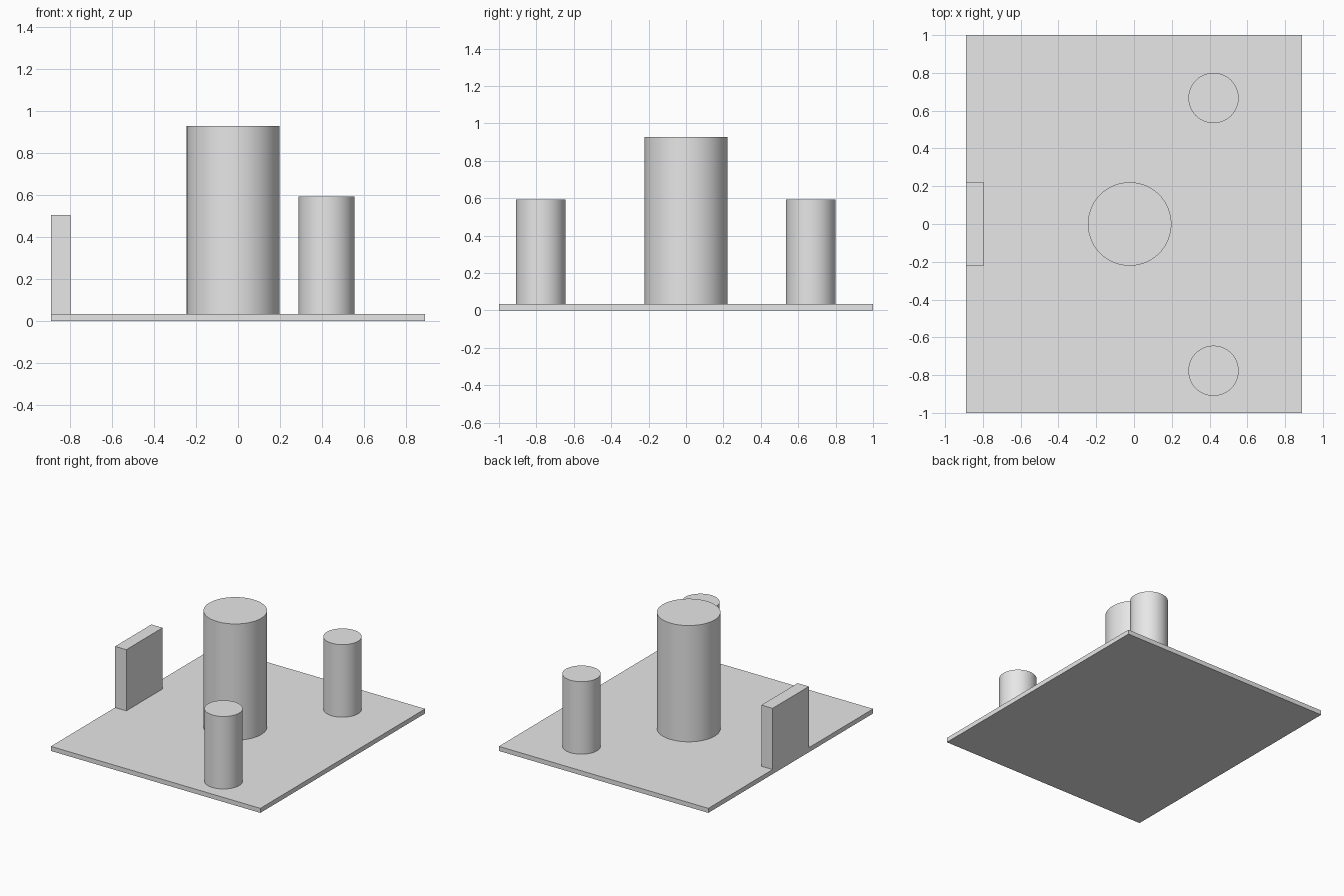
import bpy
import math

default_cube = bpy.data.objects.get("Cube")
if default_cube:
    bpy.data.objects.remove(default_cube, do_unlink=True)

# Single plain grey
GREY = (0.8, 0.8, 0.8, 1.0)
grey = bpy.data.materials.new("plain_grey")
grey.use_nodes = True
grey.diffuse_color = GREY
grey.node_tree.nodes["Principled BSDF"].inputs["Base Color"].default_value = GREY

BASE_TOP = 0.035
HALF_X = 0.89


def box(name, low, high):
    """Axis-aligned block between two corners."""
    centre = [(a + b) / 2 for a, b in zip(low, high)]
    bpy.ops.mesh.primitive_cube_add(size=1, location=centre)
    obj = bpy.context.object
    obj.name = name
    obj.scale = [b - a for a, b in zip(low, high)]
    bpy.ops.object.transform_apply(location=False, rotation=False, scale=True)
    obj.data.materials.append(grey)


def column(name, x, y, radius, top):
    """Smooth round column standing on the base plate."""
    bpy.ops.mesh.primitive_cylinder_add(
        vertices=96, radius=radius, depth=top - BASE_TOP,
        location=(x, y, (top + BASE_TOP) / 2))
    obj = bpy.context.object
    obj.name = name
    obj.data.materials.append(grey)
    bpy.ops.object.shade_smooth_by_angle(angle=math.radians(30))


# Base plate and the upright slab flush with its edge
box("base_plate", (-HALF_X, -1, 0), (HALF_X, 1, BASE_TOP))
box("upright_slab", (-HALF_X, -0.22, BASE_TOP), (-0.795, 0.22, 0.505))

# Large central column and two smaller ones
column("central_column", -0.023, 0, 0.221, 0.928)
column("front_column", 0.421, -0.777, 0.133, 0.592)
column("back_column", 0.421, 0.667, 0.133, 0.592)
